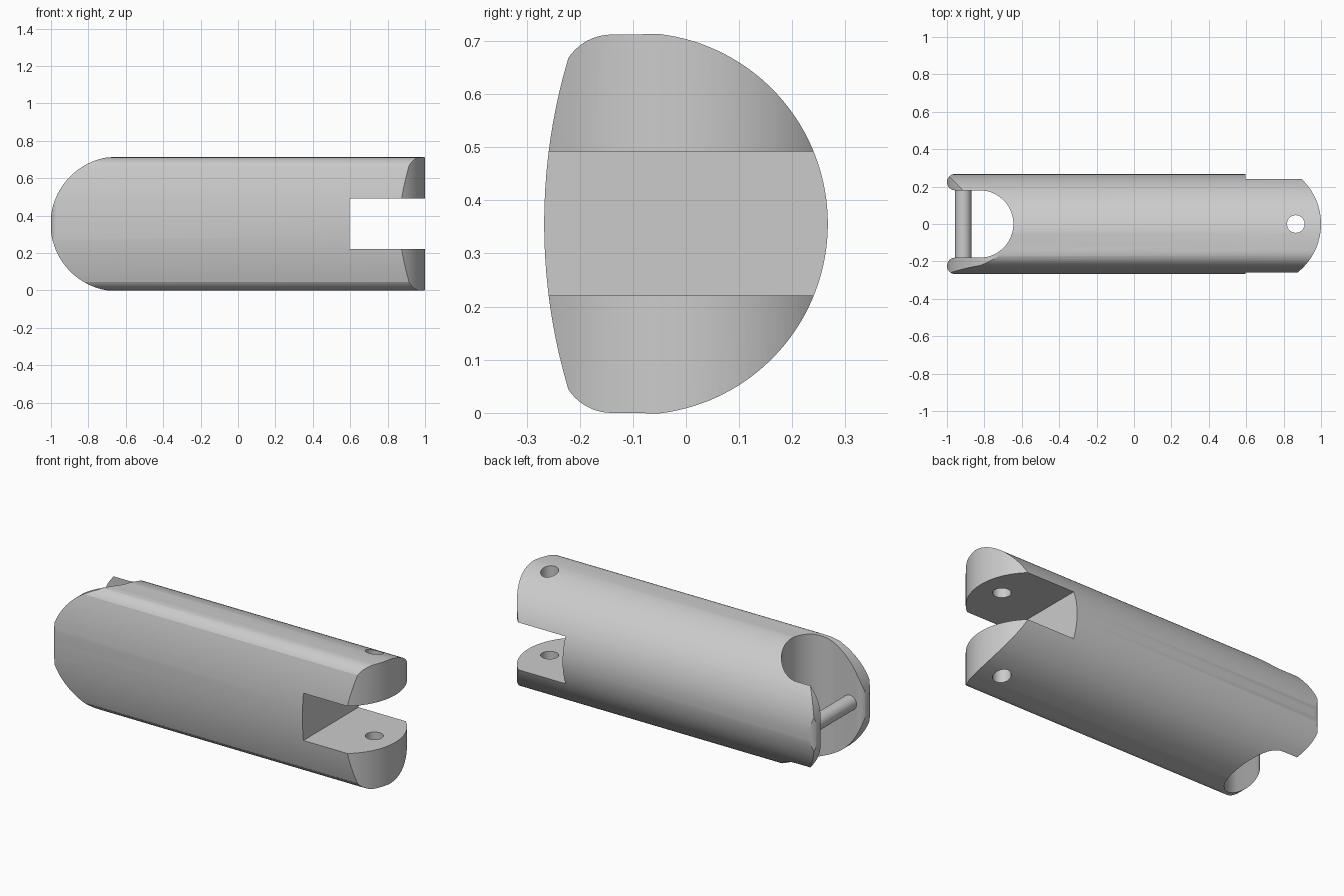
import bpy
import bmesh
from math import sin, cos, radians, atan2, sqrt
from mathutils import Matrix, Vector

if "Cube" in bpy.data.objects:
    bpy.data.objects.remove(bpy.data.objects["Cube"], do_unlink=True)

MID = 0.356          # height of the mirror plane

grey = bpy.data.materials.new("light grey")
grey.use_nodes = True
grey.diffuse_color = (0.6, 0.6, 0.6, 1)
grey.node_tree.nodes["Principled BSDF"].inputs["Base Color"].default_value = (0.6, 0.6, 0.6, 1)


def arc(cx, cy, r, start, end, steps):
    """Points on an arc, angles in degrees."""
    return [(cx + r * cos(radians(start + (end - start) * i / steps)),
             cy + r * sin(radians(start + (end - start) * i / steps)))
            for i in range(steps + 1)]


def angle(cx, cy, x, y):
    return atan2(y - cy, x - cx) * 180 / 3.14159265


def extrude(name, outline, place, direction):
    """Solid made by sweeping a flat outline along a direction."""
    bm = bmesh.new()
    face = bm.faces.new([bm.verts.new(place(u, v)) for u, v in outline])
    swept = bmesh.ops.extrude_face_region(bm, geom=[face])["geom"]
    bmesh.ops.translate(bm, vec=Vector(direction),
                        verts=[g for g in swept if isinstance(g, bmesh.types.BMVert)])
    bmesh.ops.recalc_face_normals(bm, faces=bm.faces)
    return make_object(name, bm)


def cylinder(name, radius, length, matrix):
    bm = bmesh.new()
    bmesh.ops.create_cone(bm, cap_ends=True, segments=48, radius1=radius,
                          radius2=radius, depth=length, matrix=matrix)
    return make_object(name, bm)


def make_object(name, bm):
    mesh = bpy.data.meshes.new(name)
    bm.to_mesh(mesh)
    bm.free()
    obj = bpy.data.objects.new(name, mesh)
    bpy.context.collection.objects.link(obj)
    mesh.materials.append(grey)
    return obj


def select(obj):
    bpy.ops.object.select_all(action="DESELECT")
    obj.select_set(True)
    bpy.context.view_layer.objects.active = obj


def combine(target, cutter, operation):
    cutter.hide_render = True
    mod = target.modifiers.new("shape", "BOOLEAN")
    mod.operation, mod.solver, mod.object = operation, "EXACT", cutter
    select(target)
    bpy.ops.object.modifier_apply(modifier=mod.name)
    bpy.data.objects.remove(cutter, do_unlink=True)


# Cross-section of the body: round back, small shoulder, gently bowed front
back_r = 0.3595
back_y = 0.267 - back_r
edge = angle(back_y, 0, -0.05, MID)
shoulder = (-0.14, MID - 0.097)
corner = (-0.222, 0.31)
bow_r = 1.09
bow_y = -0.267 + bow_r
upper = arc(back_y, 0, back_r, 0, edge, 32)
upper += arc(*shoulder, 0.097, 90, angle(*shoulder, *corner), 10)
upper += arc(bow_y, 0, bow_r, angle(bow_y, 0, *corner), 180, 10)
lower = [(y, -z) for y, z in reversed(upper[1:-1])]
body = extrude("link_body", upper + lower,
               lambda y, z: (-1.1, y, MID + z), (2.2, 0, 0))

# Plan outline: rounded fork tips, round-ended slot, bowed far end
tip_r = 0.0437
tip_y = 0.18 + tip_r
end_r = 0.33
end_x = 1 - end_r
side_y = tip_y + tip_r
end_a = angle(0, 0, sqrt(end_r ** 2 - side_y ** 2), side_y)
plan = arc(end_x, 0, end_r, -end_a, end_a, 32)
plan += arc(tip_r - 1, tip_y, tip_r, 90, 270, 16)
plan += arc(-0.825, 0, 0.18, 90, -90, 32)
plan += arc(tip_r - 1, -tip_y, tip_r, 90, 270, 16)
combine(body, extrude("plan_cutter", plan, lambda x, y: (x, y, -0.2), (0, 0, 1.2)),
        "INTERSECT")

# Side outline: round fork end, square slot at the far end
nose = arc(-0.642, MID, 0.36, 90, 270, 64)
side = nose + [(1.2, MID - 0.36), (1.2, 0.221), (0.596, 0.221),
               (0.596, 0.492), (1.2, 0.492), (1.2, MID + 0.36)]
combine(body, extrude("side_cutter", side, lambda x, z: (x, -0.6, z), (0, 1.2, 0)),
        "INTERSECT")

# Hinge hole through both prongs
combine(body, cylinder("hole_cutter", 0.047, 2, Matrix.Translation((0.865, 0, MID))),
        "DIFFERENCE")

# Cross pin between the fork cheeks
pin = cylinder("cross_pin", 0.043, 0.4,
               Matrix.Translation((-0.913, 0, MID)) @ Matrix.Rotation(radians(90), 4, "X"))

for part in (body, pin):
    select(part)
    bpy.ops.object.shade_smooth_by_angle(angle=radians(25))
